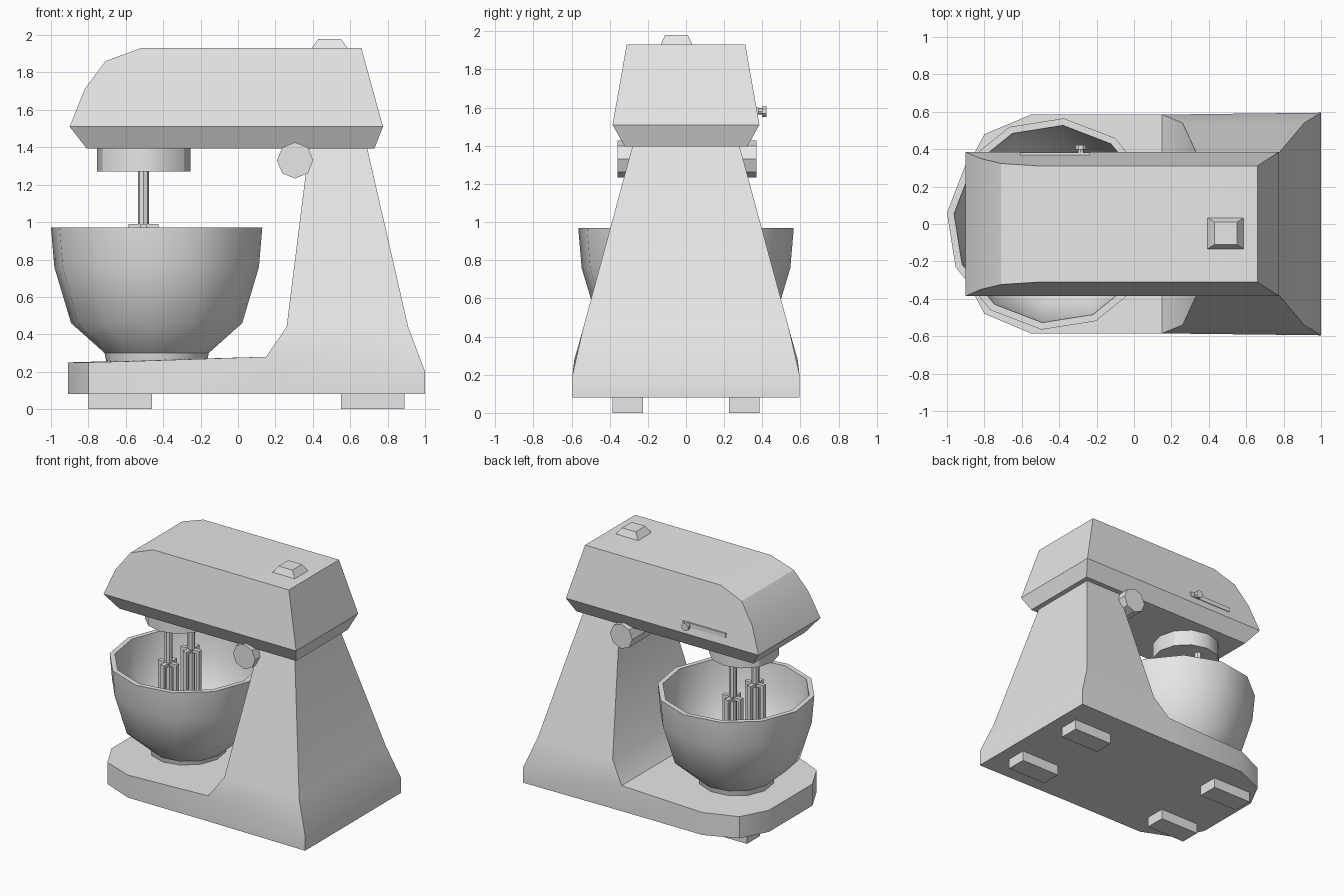
import bpy, bmesh
from math import cos, sin, pi, radians
from mathutils import Matrix, Vector

if "Cube" in bpy.data.objects:
    bpy.data.objects.remove(bpy.data.objects["Cube"], do_unlink=True)

grey = bpy.data.materials.new("light grey")
grey.use_nodes = True
grey.diffuse_color = (0.8, 0.8, 0.8, 1)
grey.node_tree.nodes["Principled BSDF"].inputs["Base Color"].default_value = (0.8, 0.8, 0.8, 1)


def finish(name, bm, smooth=30):
    bmesh.ops.recalc_face_normals(bm, faces=bm.faces)
    mesh = bpy.data.meshes.new(name)
    bm.to_mesh(mesh)
    bm.free()
    mesh.materials.append(grey)
    obj = bpy.data.objects.new(name, mesh)
    bpy.context.collection.objects.link(obj)
    if smooth:
        bpy.ops.object.select_all(action="DESELECT")
        obj.select_set(True)
        bpy.context.view_layer.objects.active = obj
        bpy.ops.object.shade_smooth_by_angle(angle=radians(smooth))
    return obj


def ring(bm, points):
    return [bm.verts.new(p) for p in points]


def bridge(bm, a, b):
    n = len(a)
    return [bm.faces.new((a[i], a[(i + 1) % n], b[(i + 1) % n], b[i])) for i in range(n)]


def rect(x0, x1, hy, z, y=0):
    return [(x0, y - hy, z), (x1, y - hy, z), (x1, y + hy, z), (x0, y + hy, z)]


def add_box(bm, lo, hi):
    x, y, z = zip(lo, hi)
    hy, cy = (y[1] - y[0]) / 2, sum(y) / 2
    a, b = (ring(bm, rect(*x, hy, h, cy)) for h in z)
    bm.faces.new(a)
    bm.faces.new(b)
    bridge(bm, a, b)


def add_cylinder(bm, centre, r, depth, sides, axis="Z", turn=0):
    m = Matrix.Translation(centre)
    if axis == "Y":
        m = m @ Matrix.Rotation(pi / 2, 4, "X")
    m = m @ Matrix.Rotation(turn, 4, "Z")
    bmesh.ops.create_cone(bm, cap_ends=True, segments=sides, radius1=r, radius2=r,
                          depth=depth, matrix=m)


# Stand: base slab with clipped nose, rising into a tapered column
half = [(-0.91, 0.27, 0.25), (-0.8, 0.48, 0.25), (-0.55, 0.585, 0.257),
        (0.15, 0.585, 0.28), (1.0, 0.595, 0.2)]
outline = [(x, -y, z) for x, y, z in half] + half[::-1]
bm = bmesh.new()
low = ring(bm, [(x, y, 0.08) for x, y, z in outline])
top = ring(bm, outline)
bm.faces.new(low)
bridge(bm, low, top)
bm.faces.new(top[:4] + top[6:])
level = top[3:7]
for x0, x1, hy, z in [(0.26, 0.91, 0.54, 0.44), (0.38, 0.69, 0.28, 1.4)]:
    nxt = ring(bm, rect(x0, x1, hy, z))
    bridge(bm, level, nxt)
    level = nxt
bm.faces.new(level)
finish("stand", bm)

# Feet
for label, x in (("nose", -0.8), ("rear", 0.55)):
    for side, y in (("right", -0.385), ("left", 0.225)):
        bm = bmesh.new()
        add_box(bm, (x, y, 0), (x + 0.34, y + 0.16, 0.085))
        finish(f"{label}_{side}_foot", bm, 0)

# Motor head: side profile whose width narrows with height, plus a bevelled underside
profile = [(0.775, 1.51), (0.66, 1.93), (-0.52, 1.93), (-0.71, 1.86), (-0.82, 1.71), (-0.9, 1.51)]
bm = bmesh.new()
sides = []
for s in (-1, 1):
    sides.append(ring(bm, [(x, s * (0.385 - (z - 1.51) * 0.176), z) for x, z in profile]))
    bm.faces.new(sides[-1])
a, b = sides
for i in range(len(profile) - 1):
    bm.faces.new((a[i], a[i + 1], b[i + 1], b[i]))
under = ring(bm, rect(-0.81, 0.73, 0.32, 1.395))
bridge(bm, [a[-1], a[0], b[0], b[-1]], under)
bm.faces.new(under)
finish("motor_head", bm)

# Button on top
bm = bmesh.new()
a = ring(bm, rect(0.39, 0.59, 0.085, 1.925, -0.05))
b = ring(bm, rect(0.43, 0.55, 0.06, 1.98, -0.05))
bridge(bm, a, b)
bm.faces.new(a)
bm.faces.new(b)
finish("top_button", bm, 0)

# Hinge pin through the neck
bm = bmesh.new()
add_cylinder(bm, (0.305, 0.005, 1.33), 0.097, 0.73, 8, "Y", pi / 2)
finish("hinge_pin", bm)

# Speed slider on the left side
bm = bmesh.new()
add_box(bm, (-0.61, 0.355, 1.565), (-0.235, 0.381, 1.6))
finish("slider_track", bm, 0)
bm = bmesh.new()
add_cylinder(bm, (-0.285, 0.385, 1.58), 0.017, 0.05, 8, "Y")
add_cylinder(bm, (-0.285, 0.41, 1.58), 0.031, 0.025, 8, "Y", pi / 8)
finish("slider_knob", bm)

# Drive housing below the head
bm = bmesh.new()
add_cylinder(bm, (-0.505, 0, 1.34), 0.25, 0.14, 12)
finish("drive_housing", bm)

# Beaters: shaft, and four flat loops around it
for side, y in (("right", -0.14), ("left", 0.14)):
    bm = bmesh.new()
    add_cylinder(bm, (0, 0, 0.86), 0.029, 0.88, 8)
    for k in range(4):
        old = set(bm.verts)
        add_box(bm, (0.01, -0.016, 0.965), (0.08, 0.016, 0.99))
        add_box(bm, (0.055, -0.016, 0.45), (0.08, 0.016, 0.965))
        add_box(bm, (0.01, -0.016, 0.425), (0.08, 0.016, 0.45))
        new = [v for v in bm.verts if v not in old]
        bmesh.ops.rotate(bm, verts=new, cent=(0, 0, 0), matrix=Matrix.Rotation(k * pi / 2, 3, "Z"))
    bmesh.ops.translate(bm, verts=bm.verts, vec=Vector((-0.505, y, 0)))
    finish(f"{side}_beater", bm)

# Mixing bowl: turned profile, outside then inside
bowl = [(0.27, 0.25), (0.28, 0.3), (0.46, 0.46), (0.55, 0.76), (0.568, 0.97),
        (0.53, 0.97), (0.515, 0.77), (0.425, 0.49), (0.25, 0.34)]
bm = bmesh.new()
rings = []
for r, z in bowl:
    angles = [radians(24 + 30 * i) for i in range(12)]
    rings.append(ring(bm, [(-0.435 + r * cos(t), r * sin(t), z) for t in angles]))
for a, b in zip(rings, rings[1:]):
    bridge(bm, a, b)
bm.faces.new(rings[0])
bm.faces.new(rings[-1])
finish("mixing_bowl", bm, 35)
